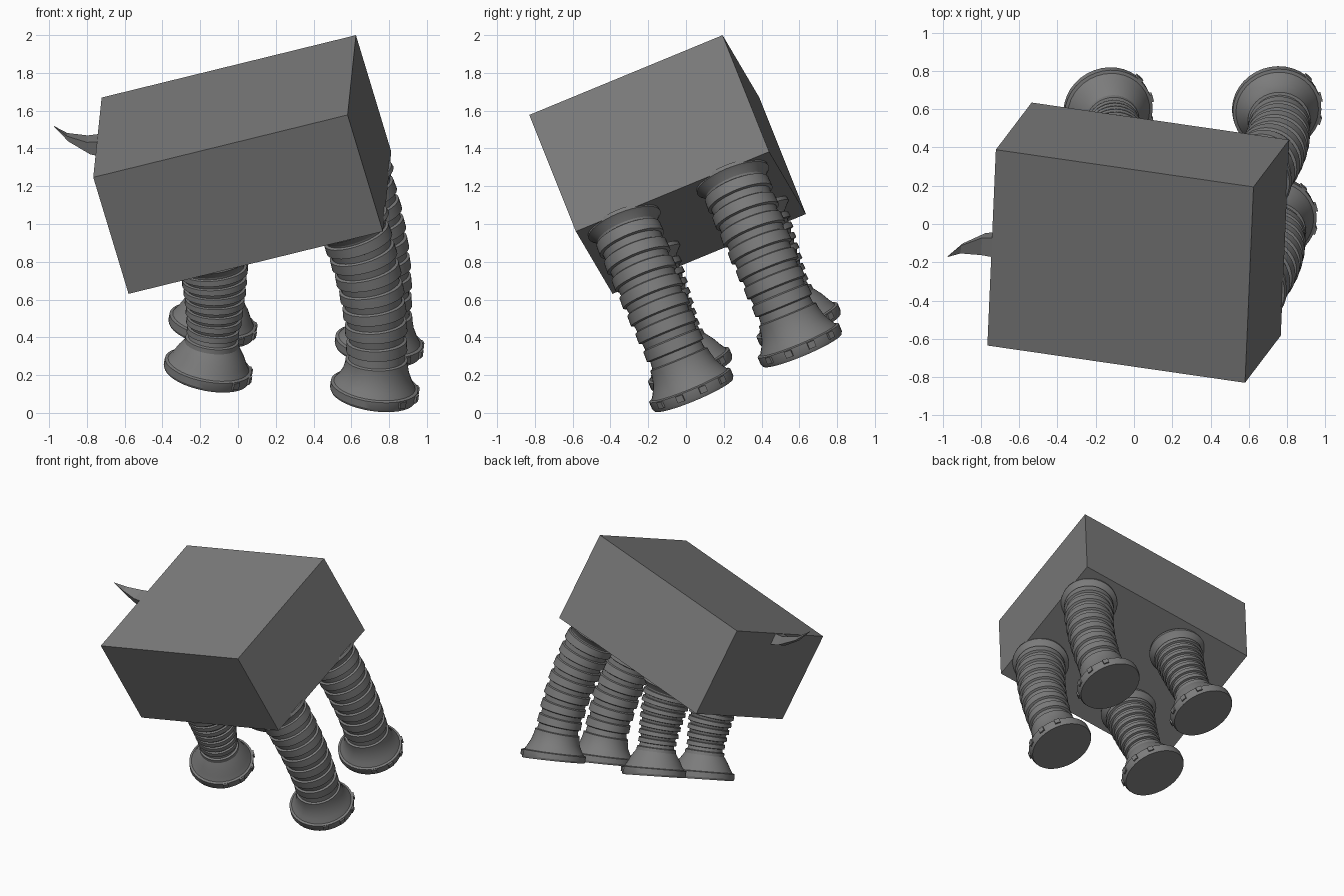
import bpy, bmesh, math
from mathutils import Matrix, Vector

if "Cube" in bpy.data.objects:
    bpy.data.objects.remove(bpy.data.objects["Cube"])

# Tilted frame shared by the whole animal
ux = Vector((0.962, -0.139, 0.236)).normalized()
uy = Vector((0.036, 0.924, 0.380))
uy = (uy - ux * uy.dot(ux)).normalized()
uz = ux.cross(uy)
FRAME = Matrix.Translation((0.0225, -0.0975, 1.315)) @ Matrix((ux, uy, uz)).transposed().to_4x4()

# Dark grey hide
hide = bpy.data.materials.new("dark_grey")
hide.diffuse_color = (0.2, 0.2, 0.2, 1)
hide.use_nodes = True
hide.node_tree.nodes["Principled BSDF"].inputs["Base Color"].default_value = hide.diffuse_color


def finish(bm, name, smooth=False):
    bmesh.ops.recalc_face_normals(bm, faces=bm.faces)
    me = bpy.data.meshes.new(name)
    bm.to_mesh(me)
    bm.free()
    me.materials.append(hide)
    ob = bpy.data.objects.new(name, me)
    bpy.context.collection.objects.link(ob)
    ob.matrix_world = FRAME
    if smooth:
        bpy.ops.object.select_all(action='DESELECT')
        ob.select_set(True)
        bpy.context.view_layer.objects.active = ob
        bpy.ops.object.shade_smooth_by_angle(angle=math.radians(25))
    return ob


def loft(bm, rings):
    # Skin a list of equal-length point rings and cap both ends
    vs = [[bm.verts.new(p) for p in ring] for ring in rings]
    n = len(vs[0])
    for a, b in zip(vs, vs[1:]):
        for i in range(n):
            j = (i + 1) % n
            bm.faces.new((a[i], a[j], b[j], b[i]))
    bm.faces.new(vs[0])
    bm.faces.new(vs[-1][::-1])


def leg_profile(length, r_top, r_neck, rings=7, foot=0.215):
    # (distance down the leg, radius): flange, stacked folds, flared foot
    prof = [(0, 0.2), (0.02, 0.204), (0.03, 0.192), (0.06, r_top - 0.012)]
    pitch = (length - foot - 0.07) / rings
    for i in range(rings):
        r = r_top + (r_neck - r_top) * i / (rings - 1)
        s = 0.07 + i * pitch
        for f, dr in ((0.0, -0.014), (0.06, 0), (0.6, 0.002), (0.66, -0.014)):
            prof.append((s + f * pitch, r + dr))
    for s, r in ((0.21, r_neck - 0.01), (0.205, r_neck + 0.004), (0.18, r_neck + 0.006),
                 (0.13, 0.178), (0.09, 0.198), (0.06, 0.217), (0.055, 0.233),
                 (0.015, 0.233), (0, 0.226)):
        prof.append((length - s, r))
    return prof


def make_leg(name, y, path, r_top, r_neck, sides=36):
    p = [Vector((x, y, z)) for x, z in path]

    def at(t):
        u = 1 - t
        return p[0] * u**3 + p[1] * 3 * u * u * t + p[2] * 3 * u * t * t + p[3] * t**3

    # Arc-length table along the bent centre line
    pts = [at(i / 100) for i in range(101)]
    dist = [0]
    for a, b in zip(pts, pts[1:]):
        dist.append(dist[-1] + (b - a).length)
    length = dist[-1]

    def frame(s):
        i = max(k for k in range(100) if dist[k] <= s + 1e-9)
        d = (pts[i + 1] - pts[i]).normalized()
        fwd = Vector((0, 1, 0)).cross(d) * -1
        return pts[i] + d * (s - dist[i]), fwd, d

    bm = bmesh.new()
    rings = []
    for s, r in leg_profile(length, r_top, r_neck):
        c, fwd, d = frame(s)
        rings.append([c + fwd * (r * math.cos(a)) + Vector((0, r * math.sin(a), 0))
                      for a in (2 * math.pi * k / sides for k in range(sides))])
    loft(bm, rings)

    # Toenails on the forward rim of the foot
    c, fwd, d = frame(length - 0.036)
    basis = Matrix((fwd, Vector((0, 1, 0)), d)).transposed().to_4x4()
    for deg in (-48, -16, 16, 48):
        m = (Matrix.Translation(c) @ basis @ Matrix.Rotation(math.radians(deg), 4, 'Z')
             @ Matrix.Translation((0.23, 0, 0)) @ Matrix.Diagonal((0.026, 0.04, 0.036, 1)))
        bmesh.ops.create_cube(bm, size=1, matrix=m)
    finish(bm, name, True)


# Body block
bm = bmesh.new()
bmesh.ops.create_cube(bm, size=1, matrix=Matrix.Diagonal((1.40, 1.108, 0.69, 1)))
finish(bm, "body")

# Two long legs and two short legs, mirrored across the body
LONG = ((0.517, -0.343), (0.545, -0.67), (0.497, -1.02), (0.36, -1.327))
SHORT = ((-0.25, -0.343), (-0.28, -0.56), (-0.365, -0.793), (-0.463, -0.99))
for side, y in (("near", -0.309), ("far", 0.313)):
    make_leg("long_leg_" + side, y, LONG, 0.18, 0.16)
    make_leg("short_leg_" + side, y, SHORT, 0.177, 0.138)

# Tail: tapered four-sided spike curling upward
bm = bmesh.new()
rings = []
for x, y, z, w, h in ((-0.69, 0, 0.295, 0.055, 0.045), (-0.755, 0, 0.315, 0.048, 0.036),
                      (-0.85, -0.01, 0.39, 0.022, 0.016), (-0.90, -0.03, 0.475, 0.002, 0.002)):
    rings.append([(x, y + a * w, z + b * h) for a, b in ((-1, -1), (1, -1), (1, 1), (-1, 1))])
loft(bm, rings)
finish(bm, "tail")
